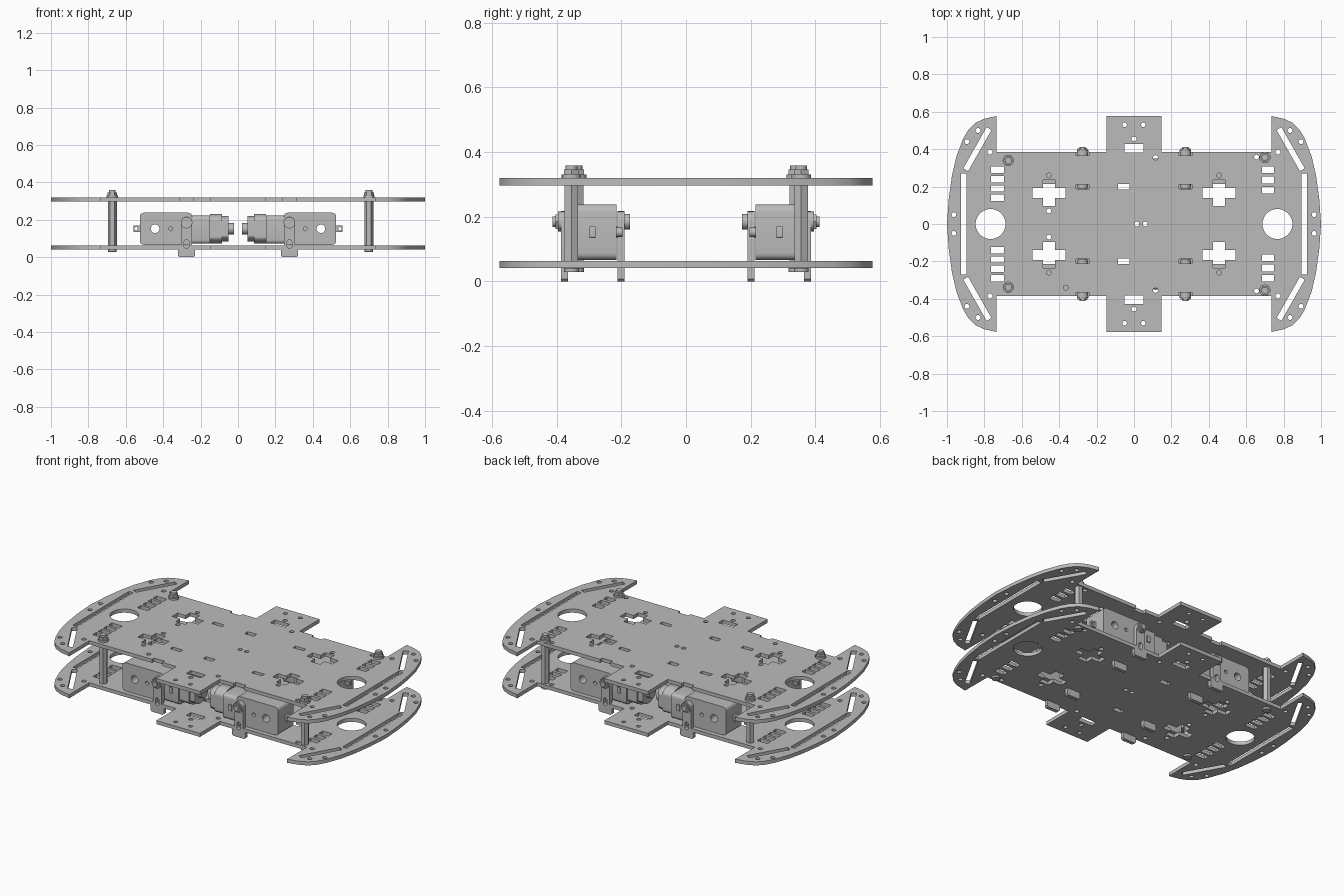
import bpy, bmesh
from math import cos, sin, pi, atan2, radians
from mathutils import Matrix, Vector

cube = bpy.data.objects.get("Cube")
if cube:
    bpy.data.objects.remove(cube, do_unlink=True)

grey = bpy.data.materials.new("plain grey")
grey.use_nodes = True
tone = (0.5, 0.5, 0.5, 1)
grey.diffuse_color = tone
grey.node_tree.nodes["Principled BSDF"].inputs["Base Color"].default_value = tone

# Orientation of a flat profile: lying down, standing across y, standing across x
FLAT = Matrix.Identity(3)
ACROSS_Y = Matrix(((1, 0, 0), (0, 0, -1), (0, 1, 0)))
ACROSS_X = Matrix(((0, 0, 1), (1, 0, 0), (0, 1, 0)))
parts = []


def sheet(name, loops, thickness, centre, turn=FLAT, bevel=0):
    """Extrude an outline, with any further loops as holes."""
    curve = bpy.data.curves.new(name, "CURVE")
    curve.dimensions = "2D"
    curve.fill_mode = "BOTH"
    curve.extrude = thickness / 2
    for loop in loops:
        line = curve.splines.new("POLY")
        line.points.add(len(loop) - 1)
        for point, (x, y) in zip(line.points, loop):
            point.co = (x, y, 0, 1)
        line.use_cyclic_u = True
    helper = bpy.data.objects.new(name + " outline", curve)
    bpy.context.collection.objects.link(helper)
    bpy.context.view_layer.update()
    ready = helper.evaluated_get(bpy.context.evaluated_depsgraph_get())
    mesh = bpy.data.meshes.new_from_object(ready)
    bpy.data.objects.remove(helper, do_unlink=True)
    bm = bmesh.new()
    bm.from_mesh(mesh)
    bmesh.ops.remove_doubles(bm, verts=bm.verts, dist=0.0002)
    bmesh.ops.recalc_face_normals(bm, faces=bm.faces)
    bmesh.ops.transform(bm, matrix=Matrix.Translation(centre) @ turn.to_4x4(), verts=bm.verts)
    bm.to_mesh(mesh)
    bm.free()
    mesh.name = name
    mesh.materials.clear()
    mesh.materials.append(grey)
    obj = bpy.data.objects.new(name, mesh)
    bpy.context.collection.objects.link(obj)
    if bevel:
        mod = obj.modifiers.new("soft edges", "BEVEL")
        mod.width, mod.segments, mod.limit_method = bevel, 3, "ANGLE"
        mod.angle_limit = radians(40)
    parts.append(obj)
    return obj


def circle(x, y, r, n=16):
    return [(x + r * cos(2 * pi * i / n), y + r * sin(2 * pi * i / n)) for i in range(n)]


def rect(x, y, w, h):
    return [(x - w / 2, y - h / 2), (x + w / 2, y - h / 2), (x + w / 2, y + h / 2), (x - w / 2, y + h / 2)]


def rounded(x, y, w, h, r, n=5):
    out = []
    for k, (a, b) in enumerate(((1, 1), (-1, 1), (-1, -1), (1, -1))):
        for i in range(n + 1):
            t = pi / 2 * (k + i / n)
            out.append((x + a * (w / 2 - r) + r * cos(t), y + b * (h / 2 - r) + r * sin(t)))
    return out


def slant(a, b, width):
    a, b = Vector(a), Vector(b)
    side = Vector((a.y - b.y, b.x - a.x)).normalized() * width / 2
    return [tuple(p) for p in (a - side, b - side, b + side, a + side)]


def cross(x, y, w, h, arm_x, arm_y):
    q = [(w / 2, arm_y / 2), (arm_x / 2, arm_y / 2), (arm_x / 2, h / 2)]
    pts = q + [(-a, b) for a, b in q[::-1]]
    pts += [(-a, -b) for a, b in pts]
    return [(x + a, y + b) for a, b in pts]


# Chassis plate outline, one quarter mirrored around
arc = [(0.99, 0.14), (0.973, 0.26), (0.95, 0.36), (0.914, 0.455), (0.885, 0.505),
       (0.85, 0.54), (0.80, 0.563), (0.735, 0.577)]
edge = [(0.735, 0.385), (0.31, 0.385), (0.31, 0.365), (0.24, 0.365),
        (0.24, 0.385), (0.147, 0.385), (0.147, 0.577)]
quarter = arc + edge
half = [(1, 0)] + quarter + [(-x, y) for x, y in quarter[::-1]]
plate = [half] and [half + [(-x, -y) for x, y in half]]

# Openings in the plate
for s in (-1, 1):
    plate += [circle(s * 0.767, 0, 0.08, 40), rect(s * 0.91, 0, 0.03, 0.54),
              circle(0.0375 + s * 0.0225, 0, 0.013), rect(-0.055, s * 0.2, 0.06, 0.03),
              rect(0, s * 0.405, 0.1, 0.045), circle(0, s * 0.455, 0.013),
              circle(0.115, s * 0.355, 0.013), circle(0.655, s * 0.358, 0.013)]
    plate += [rect(-0.73, s * y, 0.07, 0.034) for y in (0.14, 0.19, 0.24, 0.29)]
    plate += [rect(0.717, s * y, 0.065, 0.036) for y in (0.18, 0.235, 0.29)]
    for t in (-1, 1):
        plate += [cross(s * 0.455, t * 0.165, 0.175, 0.14, 0.064, 0.053),
                  circle(s * 0.455, t * 0.26, 0.013),
                  rect(s * 0.275, t * 0.2, 0.07, 0.025), circle(s * 0.05, t * 0.53, 0.012),
                  slant((s * 0.9, t * 0.29), (s * 0.775, t * 0.51), 0.03)]
        plate += [circle(s * x, t * y, 0.013) for x, y in
                  ((0.963, 0.05), (0.893, 0.44), (0.834, 0.5), (0.77, 0.385))]
    plate.append(circle(-0.455, s * 0.07, 0.013))
plate.append(circle(-0.365, -0.34, 0.013))
for name, z in (("lower_plate", 0.052), ("upper_plate", 0.308)):
    sheet(name, plate, 0.022, (0, 0, z))

# Standoff posts with nuts and screws
for x, y in ((-0.672, 0.34), (0.70, 0.356), (-0.672, -0.338), (0.70, -0.354)):
    sheet("standoff_post", [circle(0, 0, 0.024, 6)], 0.236, (x, y, 0.18))
    sheet("standoff_washer", [circle(0, 0, 0.03, 24)], 0.012, (x, y, 0.325))
    sheet("standoff_nut", [circle(0, 0, 0.026, 6)], 0.016, (x, y, 0.338))
    sheet("screw_end", [circle(0, 0, 0.018, 20)], 0.014, (x, y, 0.351))
    sheet("screw_head", [circle(0, 0, 0.023, 20)], 0.012, (x, y, 0.035), bevel=0.005)

# Bracket: wide foot, narrow stem, round top, bolt hole and slot
stem_top = [(0.03 * cos(pi * i / 12), 0.187 + 0.03 * sin(pi * i / 12)) for i in range(13)]
bracket = [(-0.03, 0.062), (-0.045, 0.062), (-0.045, 0.008), (-0.037, 0),
           (0.037, 0), (0.045, 0.008), (0.045, 0.062), (0.03, 0.062)] + stem_top
bracket_loops = [bracket, rounded(0, 0.07, 0.026, 0.045, 0.012)]

# Four gear motors, mirrored to each corner
AXIS_Y, AXIS_Z = 0.289, 0.152


def can(r, flat):
    return [(max(-flat, min(flat, x)), y) for x, y in circle(0, 0, r, 48)]


for sx in (-1, 1):
    for sy in (-1, 1):
        def along_x(name, loop, x0, x1, bevel=0):
            sheet(name, [loop], x1 - x0, (sx * (x0 + x1) / 2, sy * AXIS_Y, AXIS_Z), ACROSS_X, bevel)

        def along_y(name, loops, x, z, y0, y1, bevel=0):
            sheet(name, loops, y1 - y0, (sx * x, sy * (y0 + y1) / 2, z), ACROSS_Y, bevel)

        box = rounded(0, 0, 0.28, 0.172, 0.022)
        along_y("gearbox", [box, circle(sx * 0.058, 0, 0.023, 24), circle(sx * -0.025, 0, 0.011)],
                0.385, AXIS_Z, 0.215, 0.363)
        along_y("gearbox_tab", [rounded(0, 0, 0.05, 0.036, 0.006), circle(sx * 0.01, 0, 0.009)],
                0.535, AXIS_Z, 0.28, 0.298)
        along_y("gearbox_peg", [circle(0, 0, 0.014)], 0.36, AXIS_Z, 0.196, 0.216)
        along_x("motor_collar", rounded(0, -0.005, 0.14, 0.15, 0.02), 0.15, 0.25)
        along_x("motor_can", can(0.079, 0.06), 0.085, 0.15, 0.004)
        along_x("motor_end", can(0.068, 0.055), 0.05, 0.085, 0.012)
        along_x("motor_boss", circle(0, 0, 0.03, 24), 0.022, 0.05)
        for y0, y1 in ((0.211, 0.22), (0.358, 0.366)):
            along_y("strap_clip", [rect(0, 0, 0.022, 0.036)], 0.2, AXIS_Z, y0, y1)

        # Brackets on both faces of the gearbox, clamped by a long bolt
        for name, y0 in (("inner_bracket", 0.19), ("outer_bracket", 0.364)):
            along_y(name, bracket_loops, 0.275, 0, y0, y0 + 0.022)
        along_y("bolt_washer", [circle(0, 0, 0.031, 24)], 0.275, 0.185, 0.386, 0.396)
        along_y("bolt_nut", [circle(0, 0, 0.026, 6)], 0.275, 0.185, 0.396, 0.404)
        along_y("bolt_end", [circle(0, 0, 0.016, 20)], 0.275, 0.185, 0.404, 0.412)
        along_y("bolt_head", [circle(0, 0, 0.024, 20)], 0.275, 0.185, 0.173, 0.19, 0.006)

# Smooth the round parts while keeping edges crisp
bpy.ops.object.select_all(action="DESELECT")
for obj in parts:
    obj.select_set(True)
bpy.context.view_layer.objects.active = parts[0]
bpy.ops.object.shade_smooth_by_angle(angle=radians(30))
